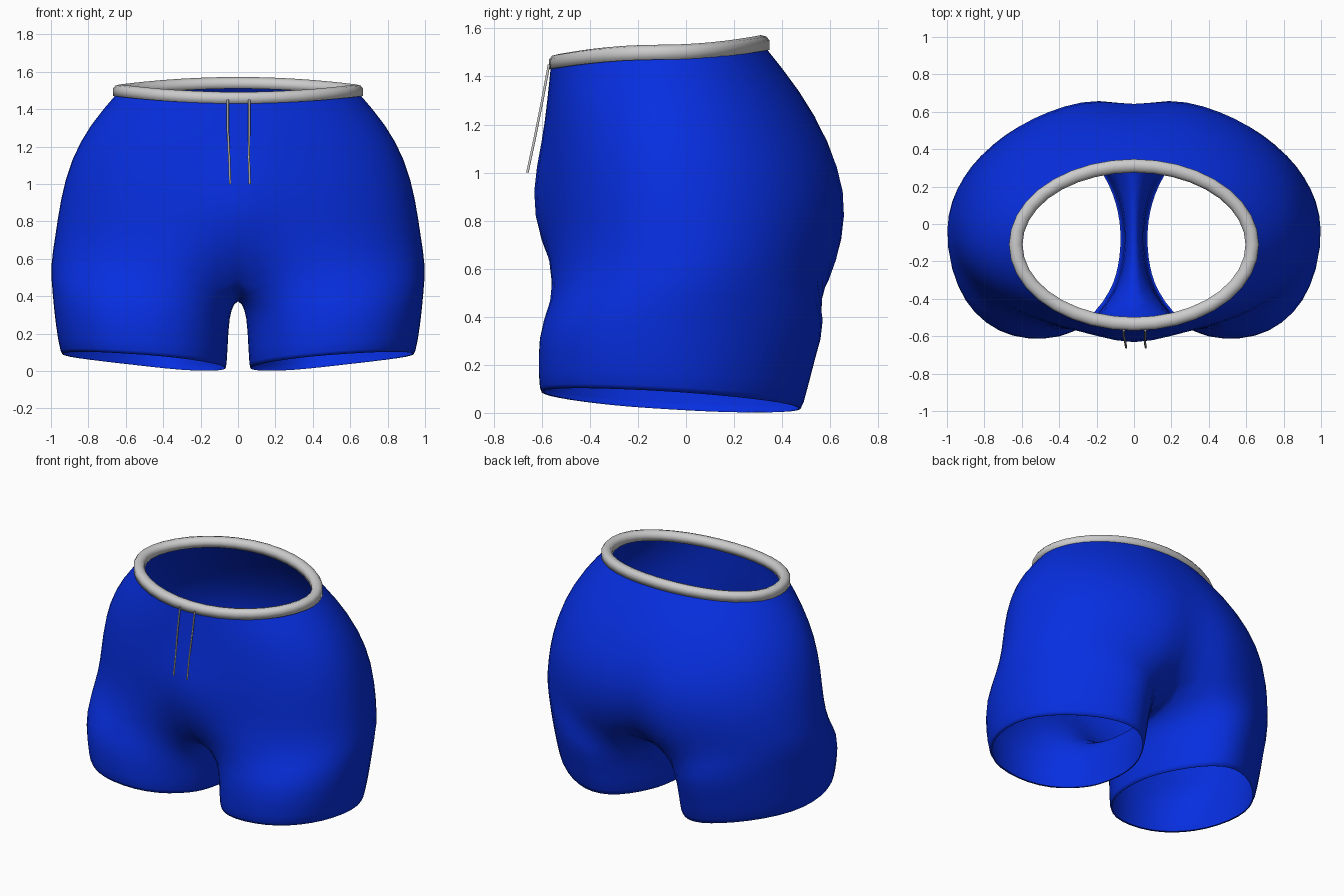
import bpy, bmesh
from math import sin, cos, pi, exp, radians

if "Cube" in bpy.data.objects:
    bpy.data.objects.remove(bpy.data.objects["Cube"])

def power(v, n):
    return (1 if v >= 0 else -1) * abs(v) ** (2 / n)

def oval(t, xc, w, yc, front, back, nf=2.0, nb=2.0):
    """Point on an oval whose front and back depths differ (t=-90 deg is front)."""
    s, c = sin(t), cos(t)
    n = nf if s < 0 else nb
    y = yc + power(s, n) * ((yc - front) if s < 0 else (back - yc))
    return xc + w * power(c, n), y

def bridge(bm, a, b, closed):
    n = len(a)
    for i in range(n if closed else n - 1):
        j = (i + 1) % n
        bm.faces.new((a[i], a[j], b[j], b[i]))

def finish(bm, name, mat=None):
    bmesh.ops.recalc_face_normals(bm, faces=bm.faces)
    me = bpy.data.meshes.new(name)
    bm.to_mesh(me)
    bm.free()
    for p in me.polygons:
        p.use_smooth = True
    ob = bpy.data.objects.new(name, me)
    bpy.context.collection.objects.link(ob)
    if mat:
        me.materials.append(mat)
    return ob

blue = bpy.data.materials.new("blue_fabric")
blue.diffuse_color = (0.002, 0.028, 0.75, 1)
blue.use_nodes = True
blue.node_tree.nodes["Principled BSDF"].inputs["Base Color"].default_value = blue.diffuse_color

# Shorts: half torso rows, a crotch seam, then closed leg rings; mirrored
M, K = 17, 5
# z, tilt, centre dip, width, yc, front, back, front centre push, back centre push, front squareness
torso = [
    (1.485, .04, 0, .65, -.11, -.565, .33, 0, 0, 2.0),
    (1.32, .02, 0, .795, -.09, -.58, .48, 0, 0, 2.0),
    (1.13, 0, 0, .9, -.06, -.585, .615, -.02, -.02, 2.05),
    (.92, 0, 0, .955, -.03, -.595, .695, -.07, -.05, 2.1),
    (.72, 0, 0, .982, -.01, -.585, .685, -.04, -.07, 2.15),
    (.56, 0, .06, 1.01, -.02, -.605, .645, .12, -.15, 2.2),
]
bm = bmesh.new()
prev = None
for z, tilt, dip, w, yc, f, b, df, db, n in torso:
    row = []
    for i in range(M):
        t = -pi / 2 + pi * i / (M - 1)
        x, y = oval(t, 0, w, yc, f, b, n, 2.0)
        if i in (0, M - 1):
            x = 0
        g = exp(-(x / (.18 if t < 0 else .11)) ** 2)
        y += g * (df if t < 0 else db)
        row.append(bm.verts.new((x, y, z + tilt * sin(t) - dip * g)))
    if prev:
        bridge(bm, prev, row, False)
    prev = row

# crotch seam from back centre to front centre
yb, yf = prev[-1].co.y, prev[0].co.y
for k in range(1, K + 1):
    u = k / (K + 1)
    s = 1 - 2 * u
    prev.append(bm.verts.new((0, yb + (yf - yb) * u, .385 + .115 * s * s)))

# legs: z, rise to outside, rise to back, inner x, outer x, front, back
legs = [
    (.38, .045, 0, .035, 1.003, -.615, .60),
    (.24, .01, 0, .05, .987, -.625, .55),
    (.042, .038, -.036, .058, .957, -.62, .495),
    (.054, .038, -.036, .07, .942, -.6, .478),
]
for z, zo, zb, xi, xo, f, b in legs:
    ring = []
    for i in range(M + K):
        if i < M:
            a = radians(-150 + 300 * i / (M - 1))
        else:
            a = radians(150 + 60 * (i - M + 1) / (K + 1))
        x, y = oval(a, (xi + xo) / 2, (xo - xi) / 2, -.07, f, b, 2.2, 1.95)
        if y > -.07:  # legs narrow towards the back
            x = xi + (x - xi) * (1 - .2 * sin(a) ** 2)
        ring.append(bm.verts.new((x, y, z + zo * cos(a) + zb * sin(a))))
    bridge(bm, prev, ring, True)
    prev = ring
shorts = finish(bm, "shorts", blue)
mir = shorts.modifiers.new("mirror", "MIRROR")
mir.use_clip = True
sub = shorts.modifiers.new("smooth", "SUBSURF")
sub.levels = sub.render_levels = 1

# Waistband: rounded profile swept round the tilted waist
profile = [(0, -.03), (0, .01), (-.012, .026), (-.035, .032), (-.06, .024), (-.072, .005), (-.07, -.03)]
N = 36
bm = bmesh.new()
rings = []
for i in range(N):
    t = 2 * pi * i / N
    ring = []
    for r, h in profile:
        x, y = oval(t, 0, .668 + r, -.11, -.57 - r, .347 + r)
        ring.append(bm.verts.new((x, y, 1.5 + .04 * sin(t) * abs(sin(t)) + h)))
    rings.append(ring)
for i in range(N):
    bridge(bm, rings[i], rings[(i + 1) % N], True)
finish(bm, "waistband")

# Drawstrings: two thin cords hanging at the front
for name, x0, x1 in (("left_drawstring", -.055, -.042), ("right_drawstring", .06, .063)):
    cu = bpy.data.curves.new(name, "CURVE")
    cu.dimensions = "3D"
    cu.bevel_depth = .006
    cu.bevel_resolution = 1
    cu.use_fill_caps = True
    sp = cu.splines.new("POLY")
    pts = [(x0, -.57, 1.45), (x0, -.598, 1.3), (x1 - .005, -.63, 1.14), (x1, -.66, 1.0)]
    sp.points.add(len(pts) - 1)
    for p, co in zip(sp.points, pts):
        p.co = (*co, 1)
    bpy.context.collection.objects.link(bpy.data.objects.new(name, cu))
